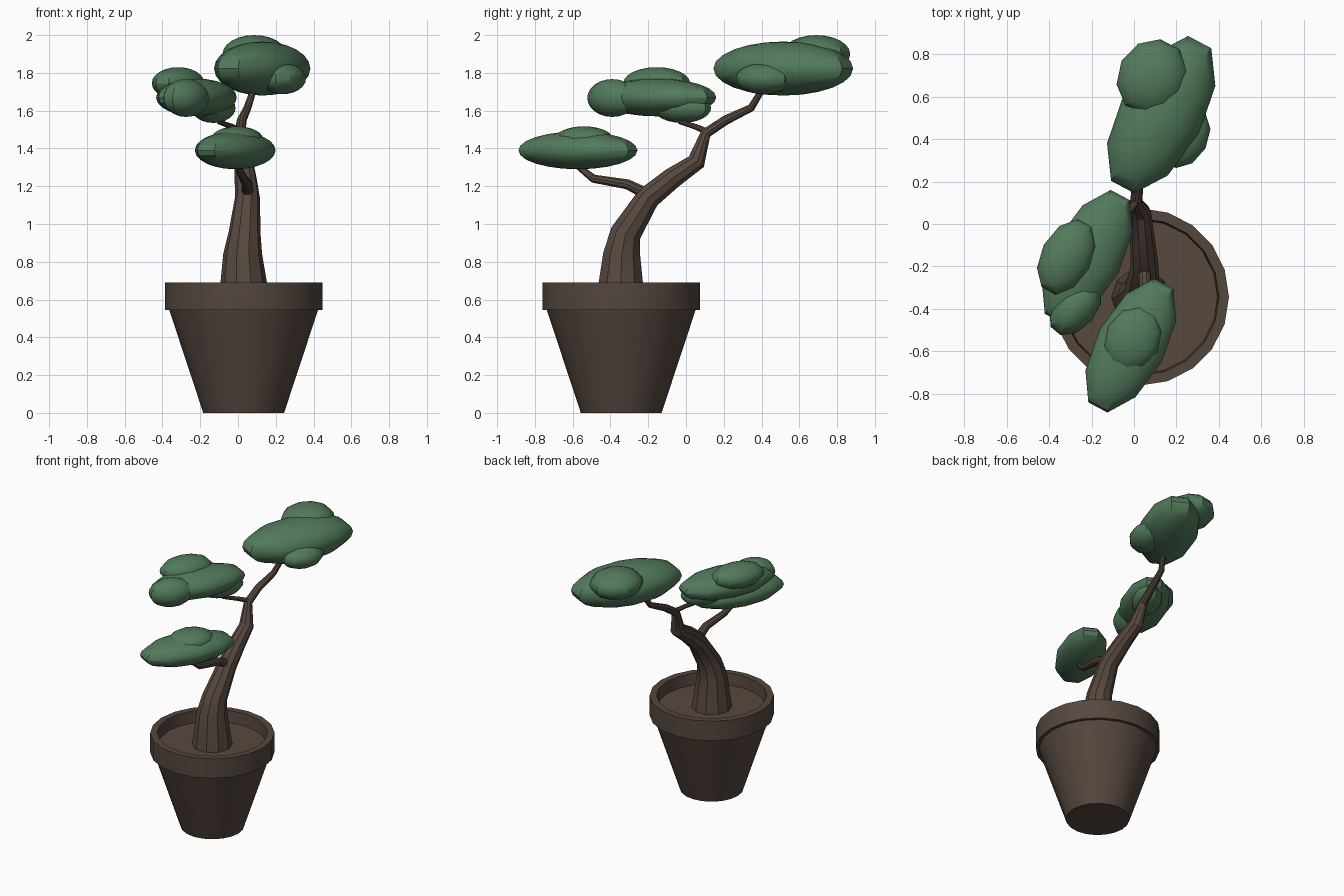
import bpy, bmesh
from math import sin, cos, pi, radians
from mathutils import Matrix

if "Cube" in bpy.data.objects:
    bpy.data.objects.remove(bpy.data.objects["Cube"])


def material(name, rgb):
    m = bpy.data.materials.new(name)
    m.diffuse_color = (*rgb, 1)
    m.use_nodes = True
    m.node_tree.nodes["Principled BSDF"].inputs["Base Color"].default_value = m.diffuse_color
    return m


BARK = material("bark_brown", (0.095, 0.065, 0.048))
CLAY = material("pot_brown", (0.09, 0.063, 0.048))
LEAF = material("leaf_green", (0.085, 0.195, 0.105))


def smooth(obj):
    bpy.ops.object.select_all(action='DESELECT')
    obj.select_set(True)
    bpy.context.view_layer.objects.active = obj
    bpy.ops.object.shade_smooth_by_angle(angle=radians(30))


def lathe(name, profile, sides, mat, matrix, phase=0.0):
    """Revolve (radius, z) points about z; radius 0 makes a pole."""
    bm = bmesh.new()
    rings = []
    for r, z in profile:
        n = 1 if r < 1e-6 else sides
        angles = [phase + 2 * pi * i / sides for i in range(n)]
        rings.append([bm.verts.new((r * cos(a), r * sin(a), z)) for a in angles])
    for lo, hi in zip(rings, rings[1:]):
        for i in range(sides):
            j = (i + 1) % sides
            quad = [lo[i % len(lo)], lo[j % len(lo)], hi[j % len(hi)], hi[i % len(hi)]]
            bm.faces.new(list(dict.fromkeys(quad)))
    bm.transform(matrix)
    bmesh.ops.recalc_face_normals(bm, faces=bm.faces)
    me = bpy.data.meshes.new(name)
    bm.to_mesh(me)
    bm.free()
    me.materials.append(mat)
    obj = bpy.data.objects.new(name, me)
    bpy.context.collection.objects.link(obj)
    smooth(obj)
    return obj


def limb(name, points):
    """Tapered round tube through (x, y, z, radius) points."""
    cu = bpy.data.curves.new(name, 'CURVE')
    cu.dimensions = '3D'
    cu.bevel_depth = 1
    cu.bevel_resolution = 3
    cu.use_fill_caps = True
    sp = cu.splines.new('POLY')
    sp.points.add(len(points) - 1)
    for p, (x, y, z, r) in zip(sp.points, points):
        p.co = (x, y, z, 1)
        p.radius = r
    cu.materials.append(BARK)
    obj = bpy.data.objects.new(name, cu)
    bpy.context.collection.objects.link(obj)
    bpy.ops.object.select_all(action='DESELECT')
    obj.select_set(True)
    bpy.context.view_layer.objects.active = obj
    bpy.ops.object.convert(target='MESH')
    smooth(bpy.context.view_layer.objects.active)


def pad(name, centre, radii, turn=62):
    """Flattened leaf cushion with ten sides."""
    n = 12
    half = [(sin(pi * i / n), -cos(pi * i / n)) for i in range(n + 1)]
    half[0], half[-1] = (0, -1), (0, 1)
    mat = (Matrix.Translation(centre) @ Matrix.Rotation(radians(turn), 4, 'Z')
           @ Matrix.Diagonal((*radii, 1)))
    lathe(name, half, 10, LEAF, mat, phase=pi / 10)


# Pot with a thick rim, and the soil inside it
at_pot = Matrix.Translation((0.03, -0.343, 0))
lathe("pot", [(0, 0), (0.214, 0), (0.394, 0.545), (0.417, 0.545), (0.417, 0.69),
              (0.37, 0.69), (0.362, 0.58), (0, 0.58)], 20, CLAY, at_pot)
lathe("soil", [(0.363, 0.585), (0.363, 0.605), (0, 0.605)], 20, BARK, at_pot)

# Trunk leaning back and thinning into the top branch
limb("trunk", [
    (0.03, -0.345, 0.59, 0.138), (0.03, -0.345, 0.69, 0.123), (0.025, -0.34, 0.84, 0.103),
    (0.035, -0.32, 0.95, 0.085), (0.05, -0.2, 1.14, 0.066), (0.04, -0.07, 1.245, 0.058),
    (0.03, 0.055, 1.33, 0.05), (0.01, 0.105, 1.48, 0.029), (0.02, 0.21, 1.55, 0.026),
    (0.05, 0.345, 1.615, 0.021), (0.075, 0.39, 1.69, 0.018), (0.09, 0.42, 1.8, 0.015)])

# Side branches
limb("front_branch", [
    (0.05, -0.19, 1.15, 0.034), (0.05, -0.31, 1.21, 0.028), (0.03, -0.49, 1.24, 0.023),
    (0.0, -0.565, 1.3, 0.018), (-0.01, -0.575, 1.39, 0.015)])
limb("left_branch", [
    (0.015, 0.11, 1.49, 0.017), (-0.03, 0.05, 1.515, 0.015), (-0.1, -0.03, 1.54, 0.013),
    (-0.16, -0.09, 1.64, 0.011)])

# Front leaf cloud
pad("front_leaf_pad", (-0.015, -0.572, 1.39), (0.347, 0.165, 0.1))
pad("front_leaf_cap", (-0.005, -0.54, 1.45), (0.16, 0.13, 0.067))

# Left leaf cloud
pad("left_leaf_pad", (-0.22, -0.155, 1.67), (0.347, 0.165, 0.1))
pad("left_leaf_cap", (-0.317, -0.155, 1.745), (0.19, 0.122, 0.085))
pad("left_leaf_front_lobe", (-0.275, -0.39, 1.667), (0.155, 0.1, 0.1), 50)
pad("left_leaf_low_lobe", (-0.13, -0.02, 1.615), (0.165, 0.1, 0.08))

# Top leaf cloud
pad("top_leaf_pad", (0.128, 0.515, 1.823), (0.406, 0.2, 0.143))
pad("top_leaf_cap", (0.087, 0.69, 1.9), (0.185, 0.165, 0.1))
pad("top_leaf_side_lobe", (0.235, 0.41, 1.77), (0.155, 0.115, 0.083))
